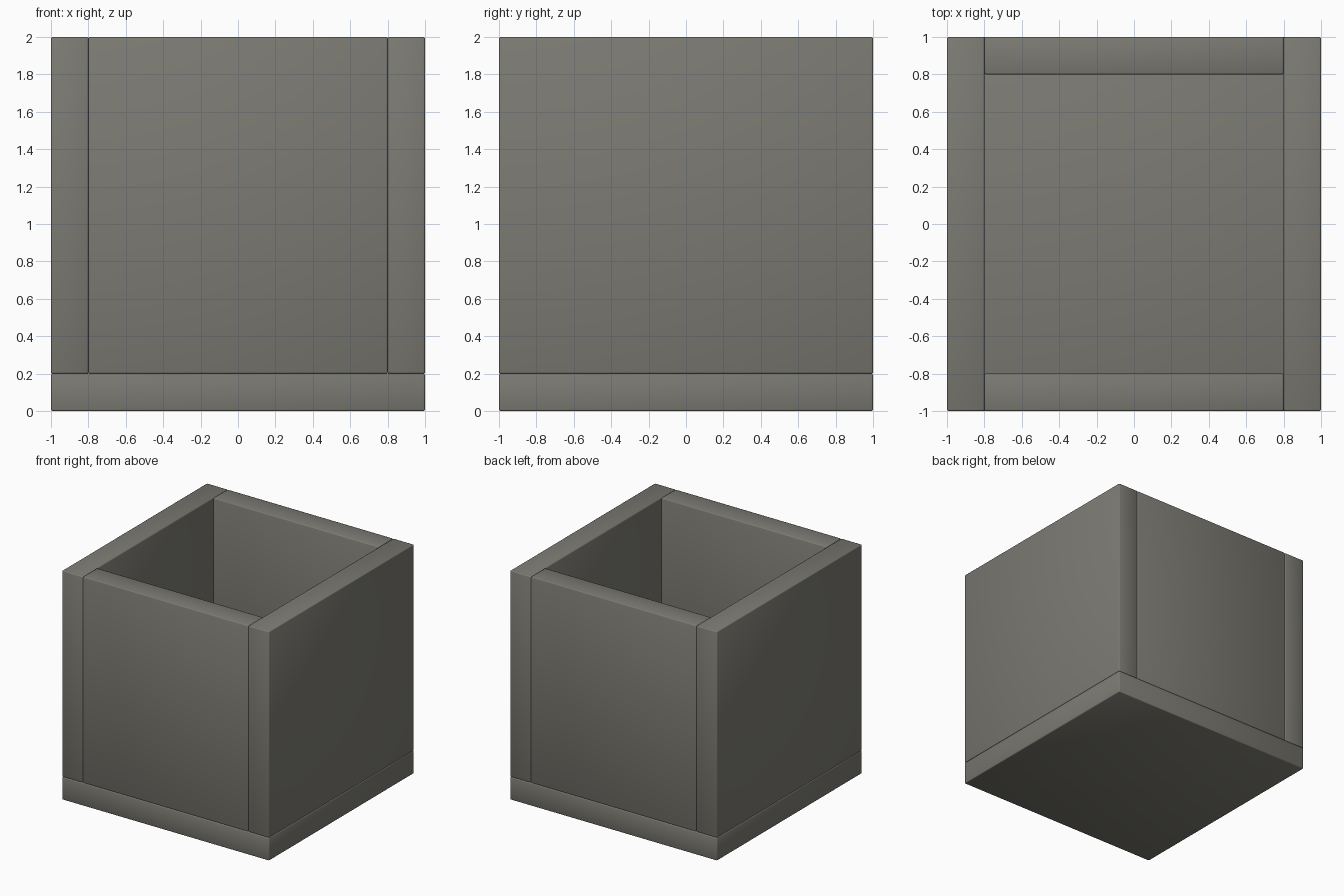
import bpy

# Remove the default object
cube = bpy.data.objects.get("Cube")
if cube:
    bpy.data.objects.remove(cube, do_unlink=True)

# Single warm grey material
grey = bpy.data.materials.new("warm_grey")
grey.use_nodes = True
colour = (0.20, 0.195, 0.17, 1)
grey.diffuse_color = colour
bsdf = grey.node_tree.nodes["Principled BSDF"]
bsdf.inputs["Base Color"].default_value = colour
bsdf.inputs["Roughness"].default_value = 0.8

WALL = 0.2    # panel thickness
HEIGHT = 2.0
EDGE = 0.008  # softened edge width


def panel(name, size, location):
    """Slab with tiny softened edges and smooth shading."""
    bpy.ops.mesh.primitive_cube_add(size=1, location=location)
    obj = bpy.context.object
    obj.name = obj.data.name = name
    obj.scale = size
    bpy.ops.object.transform_apply(location=False, rotation=False, scale=True)
    obj.data.materials.append(grey)
    bevel = obj.modifiers.new("soft_edges", 'BEVEL')
    bevel.width = EDGE
    bevel.segments = 2
    bpy.ops.object.shade_smooth()
    return obj


# Floor slab
panel("base", (2, 2, WALL), (0, 0, WALL / 2))

# Walls standing on the base: full-depth sides, front and back between them
wall_height = HEIGHT - WALL
mid_z = WALL + wall_height / 2
offset = 1 - WALL / 2
for sign, side, end in ((1, "left", "back"), (-1, "right", "front")):
    panel(side + "_wall", (WALL, 2, wall_height), (sign * offset, 0, mid_z))
    panel(end + "_wall", (2 - 2 * WALL, WALL, wall_height), (0, sign * offset, mid_z))
